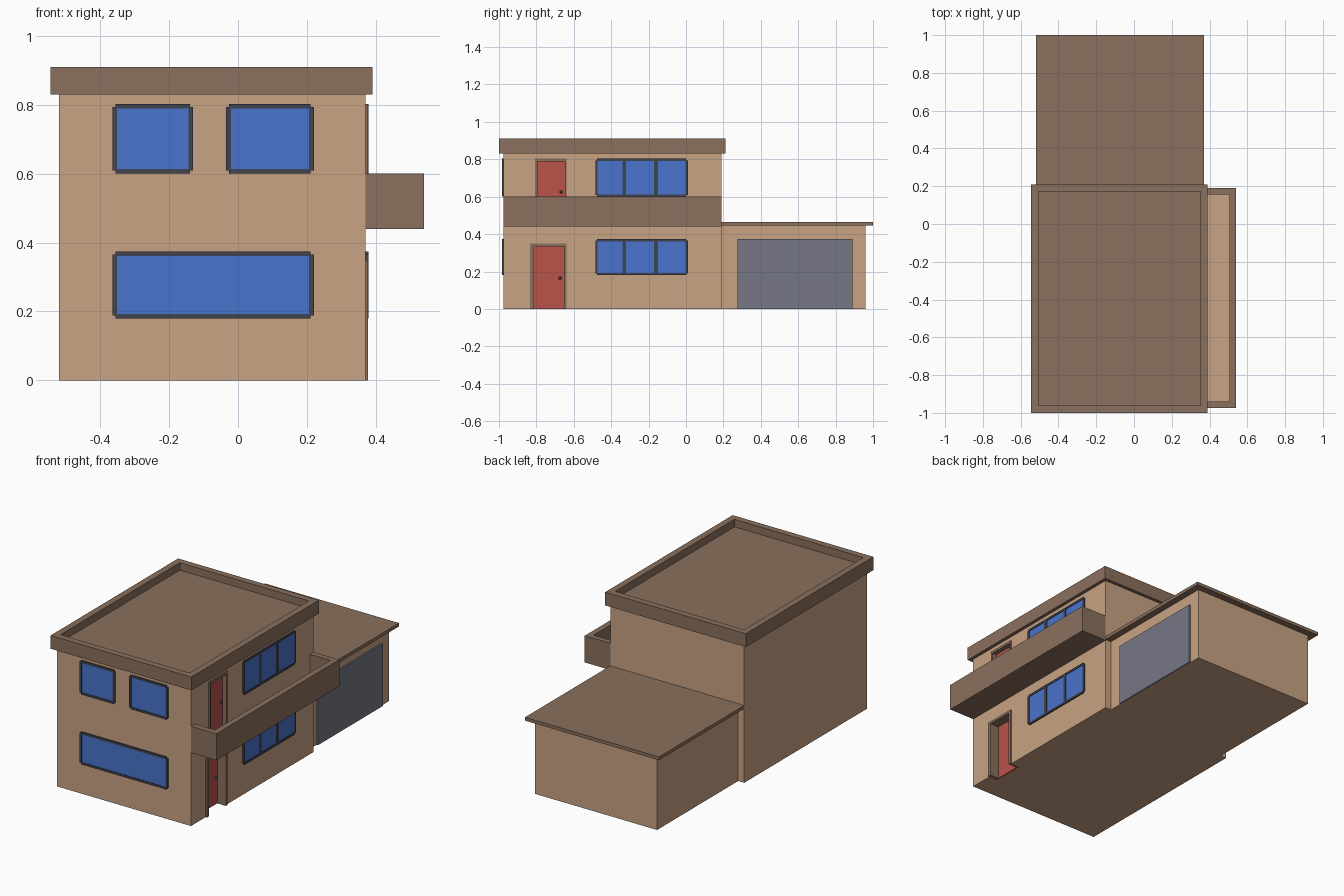
import bpy, bmesh
from mathutils import Vector

if "Cube" in bpy.data.objects:
    bpy.data.objects.remove(bpy.data.objects["Cube"])


def material(name, rgb):
    m = bpy.data.materials.new(name)
    lin = [((c / 255 + 0.055) / 1.055) ** 2.4 for c in rgb]
    m.diffuse_color = (*lin, 1)
    m.use_nodes = True
    m.node_tree.nodes["Principled BSDF"].inputs["Base Color"].default_value = m.diffuse_color
    return m


TAN = material("tan wall", (200, 163, 132))
BROWN = material("brown trim", (138, 112, 93))
BLUE = material("blue glass", (74, 115, 204))
DARK = material("dark frame", (64, 68, 80))
RED = material("red door", (184, 84, 74))
GREY = material("grey garage door", (119, 118, 134))


def finish(name, bm, mat):
    mesh = bpy.data.meshes.new(name)
    bm.to_mesh(mesh)
    bm.free()
    mesh.materials.append(mat)
    ob = bpy.data.objects.new(name, mesh)
    bpy.context.collection.objects.link(ob)
    return ob


def add_box(bm, x, y, z):
    lo, hi = Vector((x[0], y[0], z[0])), Vector((x[1], y[1], z[1]))
    verts = bmesh.ops.create_cube(bm, size=1)["verts"]
    for v in verts:
        v.co = (lo + hi) / 2 + v.co * (hi - lo)


def boxes(name, mat, *spans):
    bm = bmesh.new()
    for s in spans:
        add_box(bm, *s)
    return finish(name, bm, mat)


# House walls
house = boxes("house_walls", TAN, ((-0.52, 0.37), (-0.975, 0.19), (0, 0.83)))

# Flat roof with a sunken middle
bm = bmesh.new()
add_box(bm, (-0.545, 0.39), (-1.0, 0.21), (0.83, 0.91))
bm.normal_update()
top = max(bm.faces, key=lambda f: f.calc_center_median().z)
bmesh.ops.inset_individual(bm, faces=[top], thickness=0.055)
inner = bmesh.ops.extrude_discrete_faces(bm, faces=[top])["faces"][0]
bmesh.ops.translate(bm, verts=inner.verts, vec=(0, 0, -0.045))
finish("house_roof", bm, BROWN)

# Garage
boxes("garage_walls", TAN, ((-0.48, 0.33), (0.19, 0.96), (0, 0.445)))
boxes("garage_roof", BROWN, ((-0.52, 0.37), (0.19, 1.0), (0.445, 0.465)))
boxes("garage_door", GREY, ((0.33, 0.339), (0.275, 0.89), (0, 0.375)))

# Balcony: slab, parapet and tan floor
boxes("balcony", BROWN,
      ((0.37, 0.54), (-0.975, 0.19), (0.44, 0.455)),
      ((0.505, 0.54), (-0.975, 0.19), (0.455, 0.6)),
      ((0.37, 0.505), (-0.975, -0.94), (0.455, 0.6)),
      ((0.37, 0.505), (0.155, 0.19), (0.455, 0.6)))
boxes("balcony_floor", TAN, ((0.37, 0.505), (-0.94, 0.155), (0.455, 0.46)))


def window(name, side, u, z, panes):
    """Framed window on the front or right wall; panes are spans along the wall."""
    def span(us, zs, depth):
        if side == "front":
            return (us, (-0.975 - depth, -0.975), zs)
        return ((0.37, 0.37 + depth), us, zs)
    t = 0.013
    n = 0.009  # notch left open at each outer corner
    bars = [span((u[0] + n, u[1] - n), (z[0], z[0] + t), 0.009),
            span((u[0] + n, u[1] - n), (z[1] - t, z[1]), 0.009)]
    edges = [u[0]] + [e for p in panes for e in p] + [u[1]]
    for i in range(0, len(edges), 2):
        bars.append(span((edges[i], edges[i + 1]), (z[0] + n, z[1] - n), 0.0088))
    boxes(name + "_frame", DARK, *bars)
    boxes(name + "_glass", BLUE,
          *[span(p, (z[0] + t, z[1] - t), 0.006) for p in panes])


# Windows
window("front_upper_left_window", "front", (-0.365, -0.13), (0.6, 0.803), [(-0.351, -0.144)])
window("front_upper_right_window", "front", (-0.035, 0.22), (0.6, 0.803), [(-0.021, 0.206)])
window("front_lower_window", "front", (-0.365, 0.22), (0.18, 0.374), [(-0.351, 0.206)])
triple = [(-0.473, -0.34), (-0.32, -0.17), (-0.15, -0.003)]
window("right_lower_window", "right", (-0.485, 0.01), (0.18, 0.374), triple)
window("right_upper_window", "right", (-0.485, 0.01), (0.6, 0.803), triple)


def door(name, y, z, trim, recess):
    """Recessed door with a surrounding frame, cut into the right wall."""
    back = 0.37 - recess
    cutter = boxes(name + "_cutter", TAN,
                   ((back - 0.01, 0.5), y, (z[0] - (0.1 if z[0] == 0 else 0), z[1])))
    cutter.hide_render = True
    cutter.hide_viewport = True
    cut = house.modifiers.new(name, "BOOLEAN")
    cut.operation, cut.object, cut.solver = "DIFFERENCE", cutter, "EXACT"
    a, b, h = y[0] + trim, y[1] - trim * 0.7, z[1] - 0.015
    x = (back - 0.01, 0.378)
    boxes(name + "_frame", BROWN, (x, (y[0], a), z), (x, (b, y[1]), z),
          (x, (a, b), (h, z[1])))
    boxes(name + "_panel", RED, ((back - 0.01, back), (a, b), (z[0], h)))
    bm = bmesh.new()
    bmesh.ops.create_uvsphere(bm, u_segments=12, v_segments=8, radius=0.008)
    bmesh.ops.translate(bm, verts=bm.verts, vec=(back + 0.006, b - 0.02, z[0] + 0.165))
    finish(name + "_knob", bm, DARK)


# Doors
door("lower_door", (-0.835, -0.638), (0, 0.35), 0.022, 0.05)
door("upper_door", (-0.808, -0.638), (0.46, 0.803), 0.014, 0.02)
